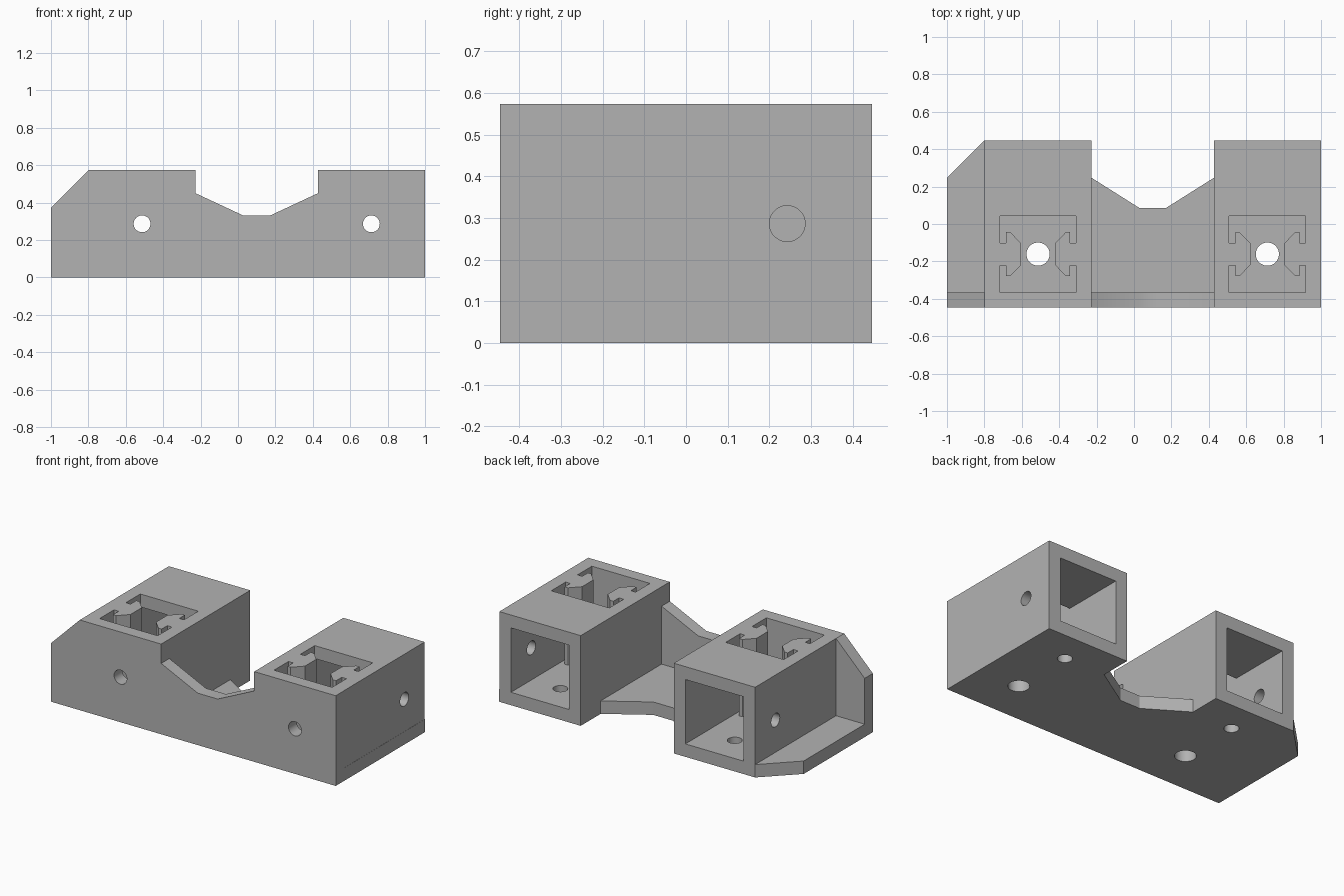
import bpy
import bmesh
from math import radians
from mathutils import Matrix, Vector

if "Cube" in bpy.data.objects:
    bpy.data.objects.remove(bpy.data.objects["Cube"], do_unlink=True)

WALL, DEPTH, HEIGHT = 0.082, 0.447, 0.573
SOCKETS = (-0.513, 0.713)          # centres of the two sockets
HALF, BORE = 0.286, 0.204          # outer and inner half widths
POST_Y = -DEPTH + WALL + BORE      # centre of the upright opening
SIDE_Y = DEPTH - BORE              # centre of the rear channel
MID_Z = HEIGHT / 2

grey = bpy.data.materials.new("matte grey")
grey.use_nodes = True
grey.diffuse_color = (0.45, 0.45, 0.45, 1)
grey.node_tree.nodes["Principled BSDF"].inputs["Base Color"].default_value = (0.45, 0.45, 0.45, 1)


def finish(name, bm):
    bmesh.ops.recalc_face_normals(bm, faces=bm.faces)
    mesh = bpy.data.meshes.new(name)
    bm.to_mesh(mesh)
    bm.free()
    mesh.materials.append(grey)
    obj = bpy.data.objects.new(name, mesh)
    bpy.context.collection.objects.link(obj)
    return obj


def prism(name, points, start, end):
    """Extrude a closed outline of 3D points from start to end."""
    bm = bmesh.new()
    face = bm.faces.new([bm.verts.new(Vector(p) + Vector(start)) for p in points])
    out = bmesh.ops.extrude_face_region(bm, geom=[face])
    moved = [v for v in out["geom"] if isinstance(v, bmesh.types.BMVert)]
    bmesh.ops.translate(bm, verts=moved, vec=Vector(end) - Vector(start))
    return finish(name, bm)


def box(name, x0, x1, y0, y1, z0, z1):
    outline = [(x0, y0, 0), (x1, y0, 0), (x1, y1, 0), (x0, y1, 0)]
    return prism(name, outline, (0, 0, z0), (0, 0, z1))


def drill(name, centre, axis, radius):
    bm = bmesh.new()
    turn = Vector(axis).to_track_quat("Z", "Y").to_matrix().to_4x4()
    bmesh.ops.create_cone(bm, cap_ends=True, segments=48, radius1=radius, radius2=radius,
                          depth=WALL * 2, matrix=Matrix.Translation(centre) @ turn)
    return finish(name, bm)


def combine(target, tool, operation):
    mod = target.modifiers.new(operation, "BOOLEAN")
    mod.operation, mod.solver, mod.object = operation, "EXACT", tool
    bpy.context.view_layer.update()
    graph = bpy.context.evaluated_depsgraph_get()
    mesh = bpy.data.meshes.new_from_object(target.evaluated_get(graph))
    target.modifiers.clear()
    target.data = mesh
    bpy.data.objects.remove(tool, do_unlink=True)


def notched(top, dip, low, chamfer):
    """Shared plate outline: chamfered corner and a valley between the sockets."""
    inner_a, inner_b = SOCKETS[0] + HALF, SOCKETS[1] - HALF
    return [(-1, top - chamfer), (SOCKETS[0] - HALF, top), (inner_a, top), (inner_a, dip),
            (0.03, low), (0.17, low), (inner_b, dip), (inner_b, top), (1, top)]


# Floor plate and front plate
floor_outline = [(-1, -DEPTH)] + notched(DEPTH, 0.247, 0.085, 0.2) + [(1, -DEPTH)]
bracket = prism("socket_bracket", [(x, y, 0) for x, y in floor_outline], (0, 0, 0), (0, 0, WALL))
front_outline = [(-1, 0)] + notched(HEIGHT, 0.45, 0.33, 0.2) + [(1, 0)]
front = prism("front_plate", [(x, 0, z) for x, z in front_outline],
              (0, -DEPTH, 0), (0, WALL - DEPTH, 0))
combine(bracket, front, "UNION")

# Socket blocks
for cx in SOCKETS:
    combine(bracket, box("socket", cx - HALF, cx + HALF, -DEPTH, DEPTH, 0, HEIGHT), "UNION")

# Upright opening outline, leaving a hooked key on each side wall
key = [(BORE, 0.06), (0.171, 0.06), (0.171, 0.117), (0.148, 0.117), (0.09, 0.057)]
right_side = [(BORE, BORE)] + key + [(x, -y) for x, y in reversed(key)] + [(BORE, -BORE)]
opening = right_side + [(-x, -y) for x, y in right_side]

for cx in SOCKETS:
    outer = 1 if cx > 0 else -1
    post = prism("post_cut", [(cx + x, POST_Y + y, 0) for x, y in opening],
                 (0, 0, WALL), (0, 0, HEIGHT + 0.1))
    combine(bracket, post, "DIFFERENCE")
    combine(bracket, box("rear_cut", cx - BORE, cx + BORE, 0, DEPTH + 0.1,
                         WALL, HEIGHT - WALL), "DIFFERENCE")
    # Screw holes in the floor, front wall and outer side wall
    holes = [((cx, POST_Y, WALL / 2), (0, 0, 1), 0.062),
             ((cx, SIDE_Y, WALL / 2), (0, 0, 1), 0.043),
             ((cx, (WALL / 2) - DEPTH, MID_Z), (0, 1, 0), 0.045),
             ((cx + outer * (HALF - WALL / 2), SIDE_Y, MID_Z), (1, 0, 0), 0.043)]
    for centre, axis, radius in holes:
        combine(bracket, drill("hole_cut", centre, axis, radius), "DIFFERENCE")

bpy.context.view_layer.objects.active = bracket
bracket.select_set(True)
bpy.ops.object.shade_smooth_by_angle(angle=radians(30))
